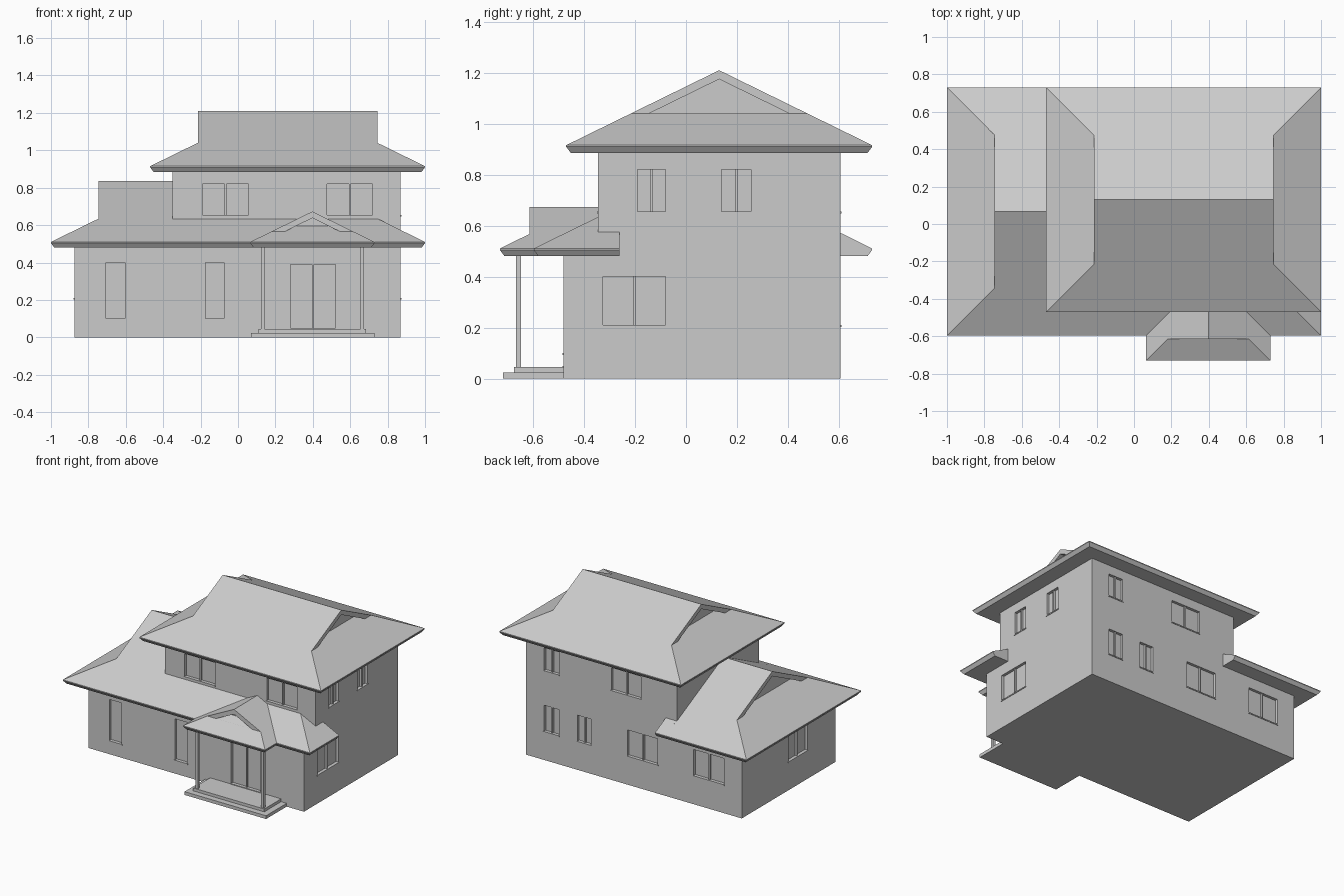
import bpy, bmesh

if "Cube" in bpy.data.objects:
    bpy.data.objects.remove(bpy.data.objects["Cube"])

K = 0.49  # roof slope


def finish(name, bm):
    bmesh.ops.recalc_face_normals(bm, faces=bm.faces)
    me = bpy.data.meshes.new(name)
    bm.to_mesh(me)
    bm.free()
    ob = bpy.data.objects.new(name, me)
    bpy.context.collection.objects.link(ob)
    return ob


def add_box(bm, x0, x1, y0, y1, z0, z1):
    v = bmesh.ops.create_cube(bm, size=1)["verts"]
    bmesh.ops.scale(bm, vec=(x1 - x0, y1 - y0, z1 - z0), verts=v)
    bmesh.ops.translate(bm, vec=((x0 + x1) / 2, (y0 + y1) / 2, (z0 + z1) / 2), verts=v)


def box(name, *dims):
    bm = bmesh.new()
    add_box(bm, *dims)
    return finish(name, bm)


def swapped(p, swap):
    return (p[1], p[0], p[2]) if swap else p


def hull(name, pts, swap=False):
    bm = bmesh.new()
    for p in pts:
        bm.verts.new(swapped(p, swap))
    r = bmesh.ops.convex_hull(bm, input=bm.verts)
    junk = [g for g in r["geom_interior"] + r["geom_unused"] if isinstance(g, bmesh.types.BMVert)]
    bmesh.ops.delete(bm, geom=list(set(junk)), context="VERTS")
    bmesh.ops.dissolve_limit(bm, angle_limit=0.01, verts=bm.verts, edges=bm.edges)
    return finish(name, bm)


def prism(name, profile, u0, u1, swap=False):
    # extrude a (v, z) profile along u
    bm = bmesh.new()
    a = [bm.verts.new(swapped((u0, v, z), swap)) for v, z in profile]
    f = bm.faces.new(a)
    r = bmesh.ops.extrude_face_region(bm, geom=[f])
    vs = [g for g in r["geom"] if isinstance(g, bmesh.types.BMVert)]
    bmesh.ops.translate(bm, vec=swapped((u1 - u0, 0, 0), swap), verts=vs)
    return finish(name, bm)


def rect(u0, u1, v0, v1, z):
    return [(u, v, z) for u in (u0, u1) for v in (v0, v1)]


def gablet_roof(name, u0, u1, v0, v1, ze, zg, recess, both=False, swap=False, vertical=0.035):
    """Hipped skirt with a small recessed gable on top, at u0 or at both ends."""
    d = (zg - ze) / K
    i, e = 0.018, int(both)
    hull(name + "_skirt",
         rect(u0 + i, u1 - i * e, v0 + i, v1 - i, ze - 0.03)
         + rect(u0, u1, v0, v1, ze - 0.006) + rect(u0, u1, v0, v1, ze)
         + rect(u0 + d, u1 - d * e, v0 + d, v1 - d, zg), swap)
    a, b, m = v0 + d, v1 - d, (v0 + v1) / 2
    top = zg + (m - a) * K
    t = vertical / K
    prism(name + "_slopes", [(a, zg), (m, top), (b, zg), (b - t, zg), (m, top - vertical), (a + t, zg)],
          u0 + d, u1 - d * e, swap)
    prism(name + "_gable_wall", [(a + t, zg), (m, top - vertical), (b - t, zg)],
          u0 + d + recess, u1 - (d + recess) * e, swap)


# walls
lower = box("lower_walls", -0.875, 0.87, -0.48, 0.605, 0, 0.485)
upper = box("upper_walls", -0.35, 0.87, -0.345, 0.605, 0.485, 0.89)

# roofs
gablet_roof("upper_roof", -0.47, 1.0, -0.47, 0.73, 0.915, 1.04, 0.08, both=True)
gablet_roof("lower_roof", -1.0, -0.345, -0.597, 0.73, 0.51, 0.635, 0.08)
gablet_roof("porch_roof", -0.73, -0.34, 0.065, 0.73, 0.51, 0.567, 0.06, swap=True)
hull("porch_gable_ledge", rect(-0.614, -0.55, 0.19, 0.605, 0.566)
     + [(-0.552, 0.25, 0.596), (-0.552, 0.545, 0.596)], swap=True)

# skirt roof along the front, wrapping the right corner
hull("front_skirt_roof", rect(-0.345, 0.982, -0.579, -0.26, 0.48)
     + rect(-0.345, 1, -0.597, -0.26, 0.504) + rect(-0.345, 1, -0.597, -0.26, 0.51)
     + rect(-0.345, 0.745, -0.342, -0.26, 0.635))
# short return of the lower roof at the back
hull("back_roof_return", rect(-0.345, -0.26, 0.59, 0.712, 0.48)
     + rect(-0.345, -0.26, 0.59, 0.73, 0.504) + rect(-0.345, -0.26, 0.59, 0.73, 0.51)
     + [(-0.345, 0.59, 0.579), (-0.26, 0.59, 0.579)])

# porch
box("porch_step", 0.07, 0.73, -0.718, -0.48, 0, 0.024)
box("porch_floor", 0.11, 0.685, -0.675, -0.48, 0.024, 0.045)
for n, x in (("left", 0.133), ("right", 0.664)):
    box(n + "_porch_column", x - 0.01, x + 0.01, -0.667, -0.647, 0.045, 0.482)

# windows: wall axis, wall position, inward sign, start, end, bottom, top, panes
WINDOWS = [
    ("y", -0.48, 1, -0.705, -0.605, 0.1, 0.4, 1),
    ("y", -0.48, 1, -0.175, -0.075, 0.1, 0.4, 1),
    ("y", -0.48, 1, 0.28, 0.52, 0.05, 0.39, 2),
    ("y", -0.345, 1, -0.19, 0.055, 0.655, 0.82, 2),
    ("y", -0.345, 1, 0.475, 0.72, 0.655, 0.82, 2),
    ("x", 0.87, -1, -0.325, -0.08, 0.21, 0.4, 2),
    ("x", 0.87, -1, -0.19, -0.08, 0.655, 0.82, 2),
    ("x", 0.87, -1, 0.14, 0.255, 0.655, 0.82, 2),
    ("y", 0.605, -1, 0.605, 0.725, 0.21, 0.4, 2),
    ("y", 0.605, -1, 0.345, 0.455, 0.21, 0.4, 2),
    ("y", 0.605, -1, -0.195, 0.05, 0.21, 0.4, 2),
    ("y", 0.605, -1, -0.73, -0.485, 0.21, 0.4, 2),
    ("y", 0.605, -1, 0.605, 0.725, 0.655, 0.82, 2),
    ("y", 0.605, -1, -0.06, 0.18, 0.655, 0.82, 2),
    ("x", -0.875, 1, -0.155, 0.065, 0.21, 0.4, 2),
]


def wall_box(bm, axis, p, q, a0, a1, z0, z1):
    p, q = sorted((p, q))
    if axis == "y":
        add_box(bm, a0, a1, p, q, z0, z1)
    else:
        add_box(bm, p, q, a0, a1, z0, z1)


cut, bars = bmesh.new(), bmesh.new()
for axis, w, s, a0, a1, z0, z1, panes in WINDOWS:
    wall_box(cut, axis, w - s * 0.02, w + s * 0.02, a0, a1, z0, z1)
    wall_box(bars, axis, w - s * 0.004, w + s * 0.02, a0 - 0.005, a1 + 0.005, z0 - 0.008, z0)
    if panes == 2:
        c = (a0 + a1) / 2
        wall_box(bars, axis, w + s * 0.006, w + s * 0.02, c - 0.005, c + 0.005, z0, z1)
finish("window_bars_and_sills", bars)
cutter = finish("window_cutter", cut)
cutter.hide_render = True

# recess the windows into the walls
for wall in (lower, upper):
    mod = wall.modifiers.new("windows", "BOOLEAN")
    mod.operation = "DIFFERENCE"
    mod.solver = "EXACT"
    mod.object = cutter
    bpy.context.view_layer.objects.active = wall
    bpy.ops.object.modifier_apply(modifier=mod.name)
bpy.data.objects.remove(cutter)
